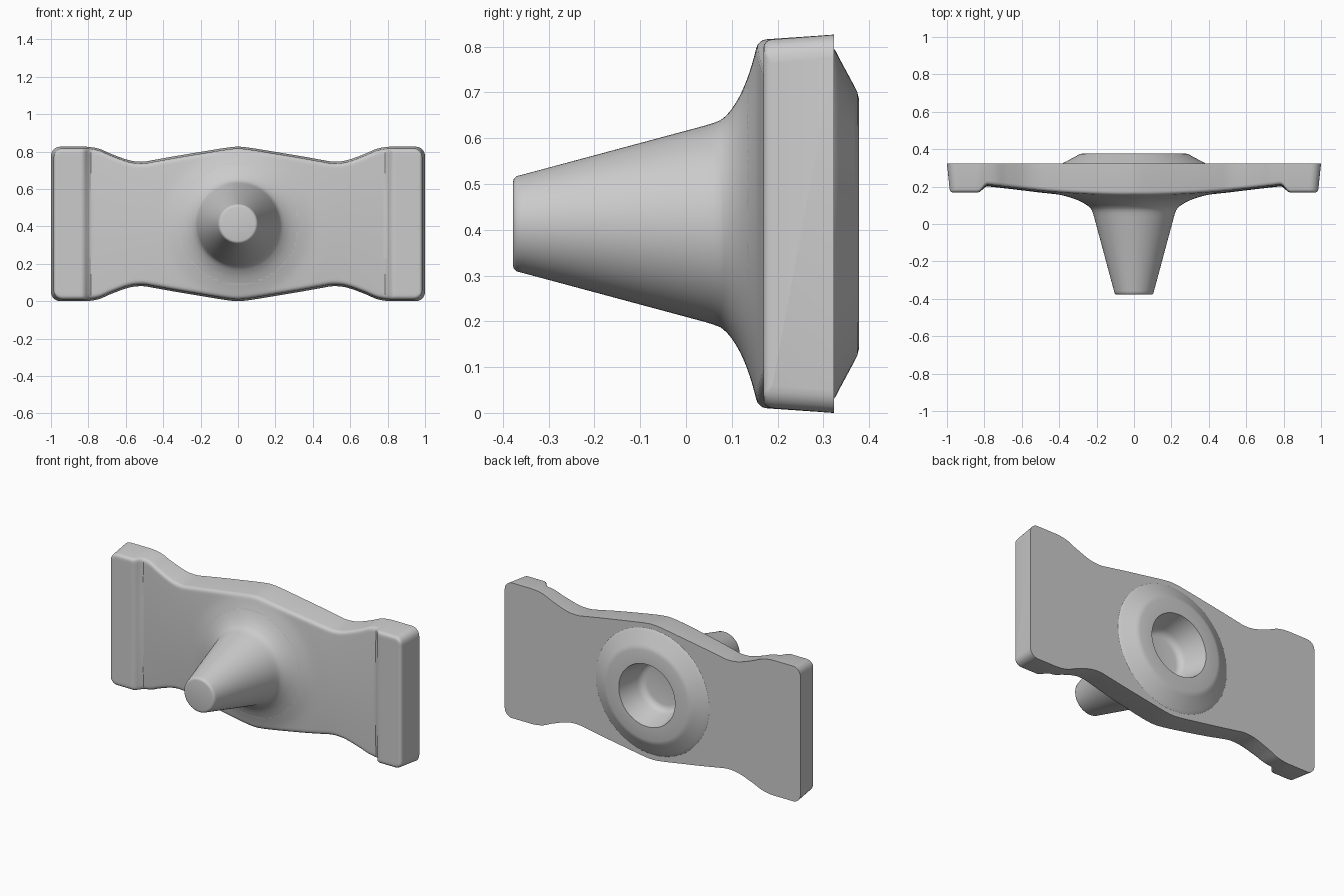
import bpy, bmesh, math

if "Cube" in bpy.data.objects:
    bpy.data.objects.remove(bpy.data.objects["Cube"])

CZ = 0.413      # height of the stud axis
BACK = 0.323    # back face of the plate
R = 0.02        # front edge rounding


def curve(points, t):
    """Smooth curve through a few (t, value) points."""
    def slope(i):
        a, b = points[max(i - 1, 0)], points[min(i + 1, len(points) - 1)]
        return (b[1] - a[1]) / (b[0] - a[0])
    t = min(max(t, points[0][0]), points[-1][0])
    i = 0
    while i < len(points) - 2 and t > points[i + 1][0]:
        i += 1
    (t0, v0), (t1, v1) = points[i], points[i + 1]
    w = t1 - t0
    u = (t - t0) / w
    return ((2*u**3 - 3*u*u + 1) * v0 + (u**3 - 2*u*u + u) * w * slope(i)
            + (3*u*u - 2*u**3) * v1 + (u**3 - u*u) * w * slope(i + 1))


OUTLINE = [(-0.05, 0.409), (0, 0.413), (0.05, 0.409), (0.2, 0.385), (0.35, 0.36),
           (0.45, 0.342), (0.51, 0.333), (0.58, 0.34), (0.68, 0.375),
           (0.74, 0.401), (0.8, 0.412), (0.86, 0.413), (1, 0.413)]
FLARE = [(0.214, 0.04), (0.226, 0.075), (0.26, 0.106), (0.31, 0.131), (0.37, 0.15),
         (0.41, 0.158), (0.5, 0.168), (0.65, 0.186), (0.8, 0.203), (1.1, 0.235)]


def half_height(x):
    h = curve(OUTLINE, x)
    if x > 0.95:
        h -= 0.05 - math.sqrt(max(0, 0.05**2 - (x - 0.95)**2))
    return h


def front_y(x, z, h):
    r = math.hypot(x, z)
    y = curve(FLARE, max(r, 0.315))
    u = min(max((x - 0.785) / 0.05, 0), 1)          # raised end bar
    y += (0.169 - y) * u * u * (3 - 2 * u)
    d = min(1 - x, h - abs(z))                      # rounded border
    if d < R:
        y += R - math.sqrt(max(0, R * R - (R - d)**2))
    return y


def finish(name, bm):
    bmesh.ops.remove_doubles(bm, verts=bm.verts, dist=1e-6)
    bmesh.ops.recalc_face_normals(bm, faces=bm.faces)
    mesh = bpy.data.meshes.new(name)
    bm.to_mesh(mesh)
    bm.free()
    ob = bpy.data.objects.new(name, mesh)
    bpy.context.collection.objects.link(ob)
    return ob


def smooth(ob):
    bpy.ops.object.select_all(action='DESELECT')
    ob.select_set(True)
    bpy.context.view_layer.objects.active = ob
    bpy.ops.object.shade_smooth_by_angle(angle=math.radians(32))


def revolve(name, profile, n=96):
    """Spin (radius, y) points about the stud axis."""
    bm = bmesh.new()
    rings = [[bm.verts.new((r * math.cos(k * math.tau / n), y,
                            CZ + r * math.sin(k * math.tau / n)))
              for k in range(n)] if r else [bm.verts.new((0, y, CZ))] for r, y in profile]
    for a, b in zip(rings, rings[1:]):
        for k in range(n):
            j = (k + 1) % n
            if len(a) == 1:
                bm.faces.new((a[0], b[k], b[j]))
            elif len(b) == 1:
                bm.faces.new((a[k], a[j], b[0]))
            else:
                bm.faces.new((a[k], a[j], b[j], b[k]))
    return finish(name, bm)


# Plate: closed cross-sections lofted along x
half = [i * 0.0125 for i in range(77)] + [0.96, 0.97, 0.98, 0.985, 0.99, 0.994, 0.998, 1]
stations = [-x for x in half[:0:-1]] + half
edge = [0, 0.002, 0.006, 0.012]
bm = bmesh.new()
loops = []
for x in stations:
    ax = abs(x)
    h = half_height(ax)
    hf = h - 0.01
    mid = [(hf - R) * (1 - i / 30) for i in range(61)]
    rows = [hf - d for d in edge] + mid + [d - hf for d in reversed(edge)]
    xf = x * (1 - 0.014 * ax**8)                    # draft of the ends
    loop = [bm.verts.new((x, BACK, CZ + h))]
    loop += [bm.verts.new((xf, front_y(ax, z, hf), CZ + z)) for z in rows]
    loop.append(bm.verts.new((x, BACK, CZ - h)))
    loops.append(loop)
for a, b in zip(loops, loops[1:]):
    for k in range(len(a)):
        j = (k + 1) % len(a)
        bm.faces.new((a[k], a[j], b[j], b[k]))
bm.faces.new(loops[0])
bm.faces.new(loops[-1])
plate = finish("plate", bm)

# Opening in the plate behind the boss
cutter = revolve("socket_cutter", [(0, 0.195), (0.205, 0.195), (0.205, 0.45), (0, 0.45)])
cutter.hide_render = True
mod = plate.modifiers.new("socket", 'BOOLEAN')
mod.object = cutter
mod.operation = 'DIFFERENCE'
bpy.context.view_layer.objects.active = plate
bpy.ops.object.modifier_apply(modifier=mod.name)
bpy.data.objects.remove(cutter)
smooth(plate)

# Tapered stud with its flared root
flare = [(r, curve(FLARE, r)) for r in (0.214 + i * 0.006 for i in range(20))]
stud = revolve("stud", [(0, -0.378), (0.09, -0.378), (0.098, -0.376), (0.104, -0.37),
                        (0.107, -0.358)] + flare + [(0.335, 0.145)])
smooth(stud)

# Back boss ring with tapered socket
boss = revolve("back_boss", [(0.385, BACK - 0.002), (0.377, 0.327), (0.365, 0.333),
                             (0.3, 0.368), (0.288, 0.374), (0.272, 0.378), (0.19, 0.378),
                             (0.16, 0.245), (0.152, 0.225), (0.138, 0.212),
                             (0.12, 0.208), (0, 0.208)])
smooth(boss)
